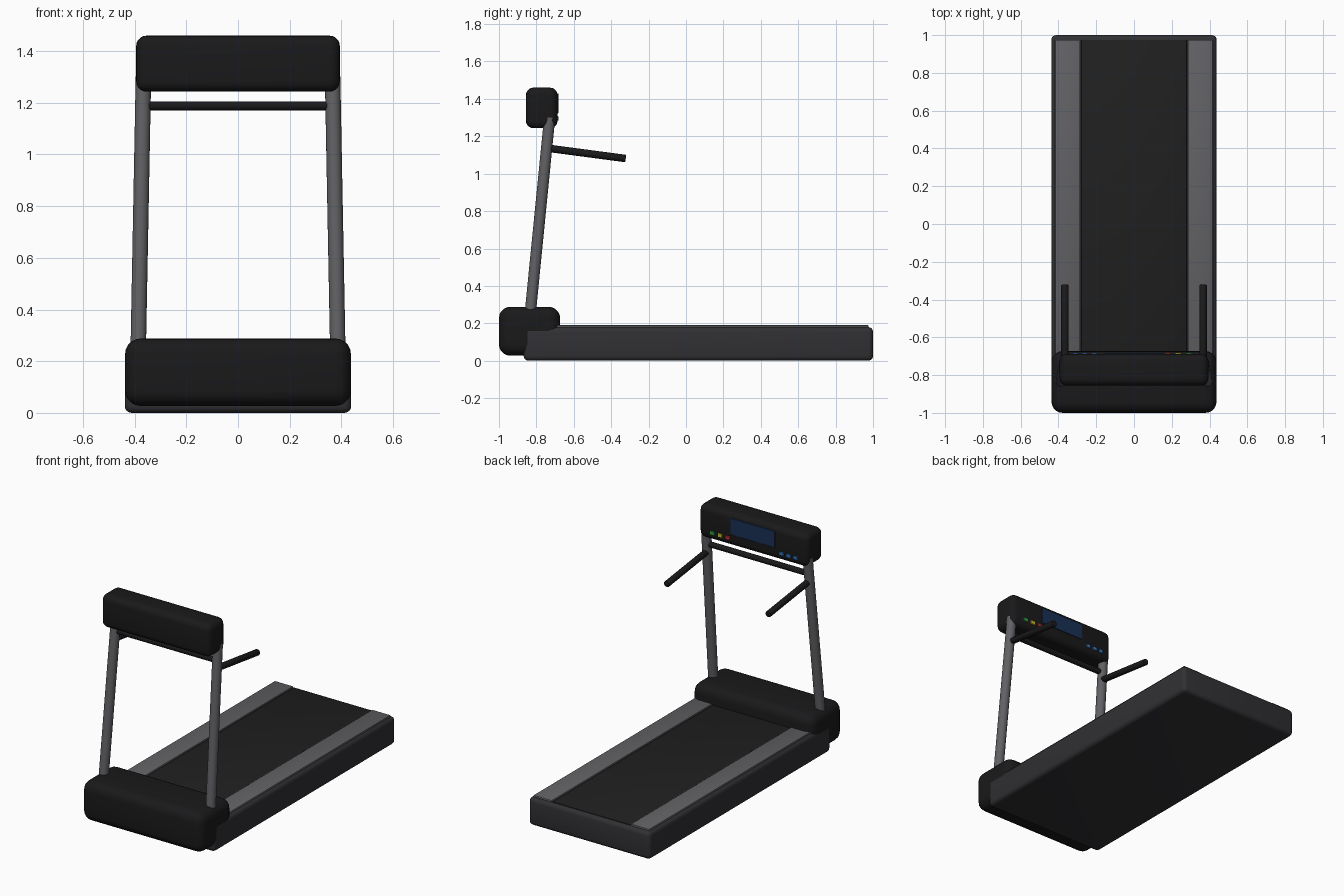
import bpy
from mathutils import Vector

if "Cube" in bpy.data.objects:
    bpy.data.objects.remove(bpy.data.objects["Cube"])


def material(name, rgb):
    m = bpy.data.materials.new(name)
    m.diffuse_color = (*rgb, 1)
    m.use_nodes = True
    m.node_tree.nodes["Principled BSDF"].inputs["Base Color"].default_value = m.diffuse_color
    return m


BLACK = material("black_plastic", (0.01, 0.01, 0.011))
DARK = material("dark_frame", (0.03, 0.03, 0.034))
RUBBER = material("belt_rubber", (0.014, 0.014, 0.014))
METAL = material("grey_metal", (0.12, 0.12, 0.13))
SCREEN = material("screen_blue", (0.01, 0.03, 0.09))
GREEN = material("green", (0.03, 0.35, 0.06))
YELLOW = material("yellow", (0.6, 0.5, 0.03))
RED = material("red", (0.5, 0.03, 0.03))
BLUE = material("blue", (0.03, 0.2, 0.6))


def finish(ob, name, mat):
    ob.name = name
    ob.data.materials.append(mat)
    bpy.ops.object.shade_smooth_by_angle()
    return ob


def box(name, lo, hi, mat, bevel=0.0, segments=4):
    lo, hi = Vector(lo), Vector(hi)
    bpy.ops.mesh.primitive_cube_add(size=1, location=(lo + hi) / 2)
    ob = bpy.context.object
    ob.scale = hi - lo
    bpy.ops.object.transform_apply(location=False, rotation=False, scale=True)
    if bevel:
        mod = ob.modifiers.new("Bevel", 'BEVEL')
        mod.width, mod.segments = bevel, segments
        bpy.ops.object.modifier_apply(modifier=mod.name)
    return finish(ob, name, mat)


def tube(name, a, b, radius, mat, bevel=0.0):
    a, b = Vector(a), Vector(b)
    bpy.ops.mesh.primitive_cylinder_add(vertices=24, radius=radius, depth=(b - a).length,
                                        location=(a + b) / 2,
                                        rotation=(b - a).to_track_quat('Z', 'Y').to_euler())
    ob = bpy.context.object
    if bevel:
        mod = ob.modifiers.new("Bevel", 'BEVEL')
        mod.width, mod.segments = bevel, 2
        bpy.ops.object.modifier_apply(modifier=mod.name)
    return finish(ob, name, mat)


# Deck, running belt and motor hood
box("deck", (-0.438, -0.868, 0), (0.438, 1.0, 0.18), DARK, 0.026)
box("running_belt", (-0.28, -0.8, 0.15), (0.28, 0.975, 0.184), RUBBER, 0.003, 2)
box("motor_hood", (-0.437, -1.0, 0.027), (0.437, -0.673, 0.288), BLACK, 0.06, 5)

# Mirrored rails, posts and handles
for side, s in (("left", -1), ("right", 1)):
    xs = sorted((s * 0.285, s * 0.417))
    box(side + "_foot_rail", (xs[0], -0.8, 0.15), (xs[1], 0.975, 0.19), METAL, 0.004, 2)
    tube(side + "_post", (s * 0.387, -0.838, 0.2), (s * 0.366, -0.729, 1.3), 0.03, METAL)
    tube(side + "_handle", (s * 0.366, -0.745, 1.137), (s * 0.366, -0.322, 1.081), 0.02, BLACK, 0.004)

# Crossbar and console
tube("crossbar", (-0.36, -0.74, 1.188), (0.36, -0.74, 1.188), 0.018, BLACK)
box("console", (-0.394, -0.856, 1.243), (0.394, -0.687, 1.46), BLACK, 0.04, 5)

# Screen and buttons on the runner's side of the console
box("screen", (-0.16, -0.70, 1.322), (0.16, -0.683, 1.43), SCREEN, 0.002, 1)
for i, mat in enumerate((GREEN, YELLOW, RED)):
    x = 0.29 - i * 0.056
    box(f"control_button_{i + 1}", (x - 0.016, -0.70, 1.284), (x + 0.016, -0.682, 1.308), mat, 0.002, 1)
for i in range(3):
    x = -0.21 - i * 0.05
    box(f"speed_button_{i + 1}", (x - 0.014, -0.70, 1.284), (x + 0.014, -0.682, 1.306), BLUE, 0.002, 1)
